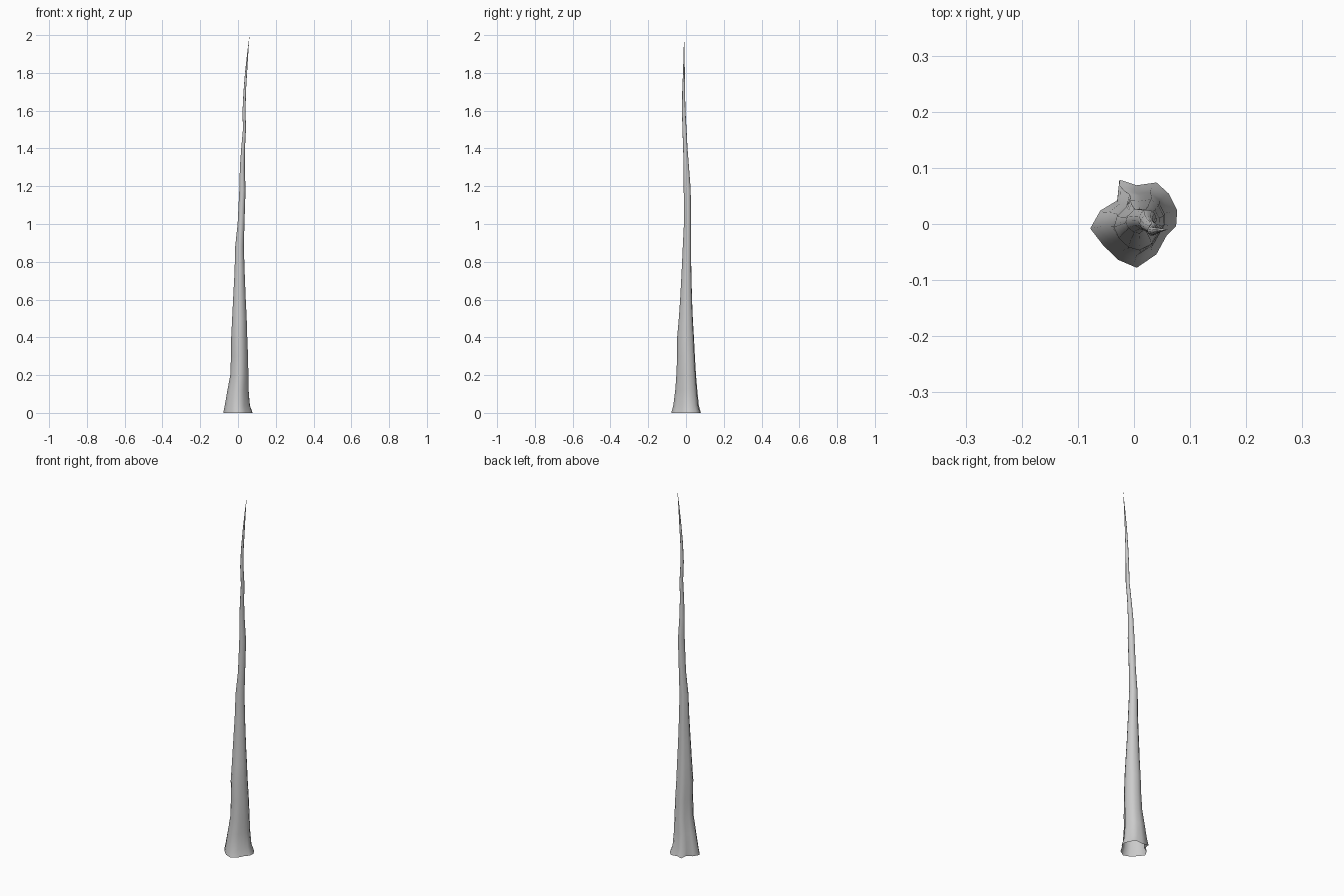
import bpy, bmesh, math

# Flared root outline at the ground
BASE = [(-.078, -.007), (-.055, -.037), (-.028, -.063), (.005, -.077), (.04, -.053),
        (.058, -.02), (.075, -.003), (.077, .025), (.062, .055), (.04, .075),
        (.005, .07), (-.026, .08), (-.03, .043), (-.06, .025)]

# Trunk extents: height, left, right, front, back, root-outline weight
RINGS = [
    (0.00, -.078, .077, -.078, .079, 1.0),
    (0.04, -.070, .063, -.067, .068, .9),
    (0.12, -.056, .056, -.057, .060, .75),
    (0.20, -.041, .055, -.051, .053, .6),
    (0.30, -.037, .053, -.047, .047, .5),
    (0.40, -.036, .049, -.047, .042, .4),
    (0.50, -.031, .046, -.038, .036, .35),
    (0.60, -.026, .041, -.031, .032, .3),
    (0.75, -.018, .035, -.023, .028, .3),
    (0.88, -.015, .031, -.017, .027, .3),
    (1.00, -.002, .034, -.011, .026, .2),
    (1.18, .007, .040, -.012, .025, .2),
    (1.30, .010, .036, -.013, .016, .2),
    (1.40, .017, .037, -.015, .008, .1),
    (1.50, .026, .042, -.019, .003, .1),
    (1.60, .024, .040, -.021, -.003, 0),
    (1.70, .029, .042, -.020, -.005, 0),
    (1.80, .037, .048, -.016, -.006, 0),
    (1.90, .048, .054, -.013, -.008, 0),
]
TIP = (.061, -.010, 2.0)


def ring_points(z, x0, x1, y0, y1, w):
    pts = []
    for bx, by in BASE:
        a = math.atan2(by, bx)
        pts.append((w * bx / .078 + (1 - w) * math.cos(a),
                    w * by / .078 + (1 - w) * math.sin(a)))
    xs, ys = [p[0] for p in pts], [p[1] for p in pts]

    def fit(v, vals, lo, hi):
        return lo + (v - min(vals)) / (max(vals) - min(vals)) * (hi - lo)
    return [(fit(x, xs, x0, x1), fit(y, ys, y0, y1), z) for x, y in pts]


# Trunk: skinned rings, open at the bottom, closed to a point at the top
bm = bmesh.new()
rings = [[bm.verts.new(p) for p in ring_points(*r)] for r in RINGS]
n = len(BASE)
for lo, hi in zip(rings, rings[1:]):
    for i in range(n):
        j = (i + 1) % n
        bm.faces.new((lo[i], lo[j], hi[j], hi[i]))
tip = bm.verts.new(TIP)
for i in range(n):
    bm.faces.new((rings[-1][i], rings[-1][(i + 1) % n], tip))
for f in bm.faces:
    f.smooth = True
mesh = bpy.data.meshes.new("trunk")
bm.to_mesh(mesh)
bm.free()
trunk = bpy.data.objects.new("trunk", mesh)
bpy.context.collection.objects.link(trunk)
